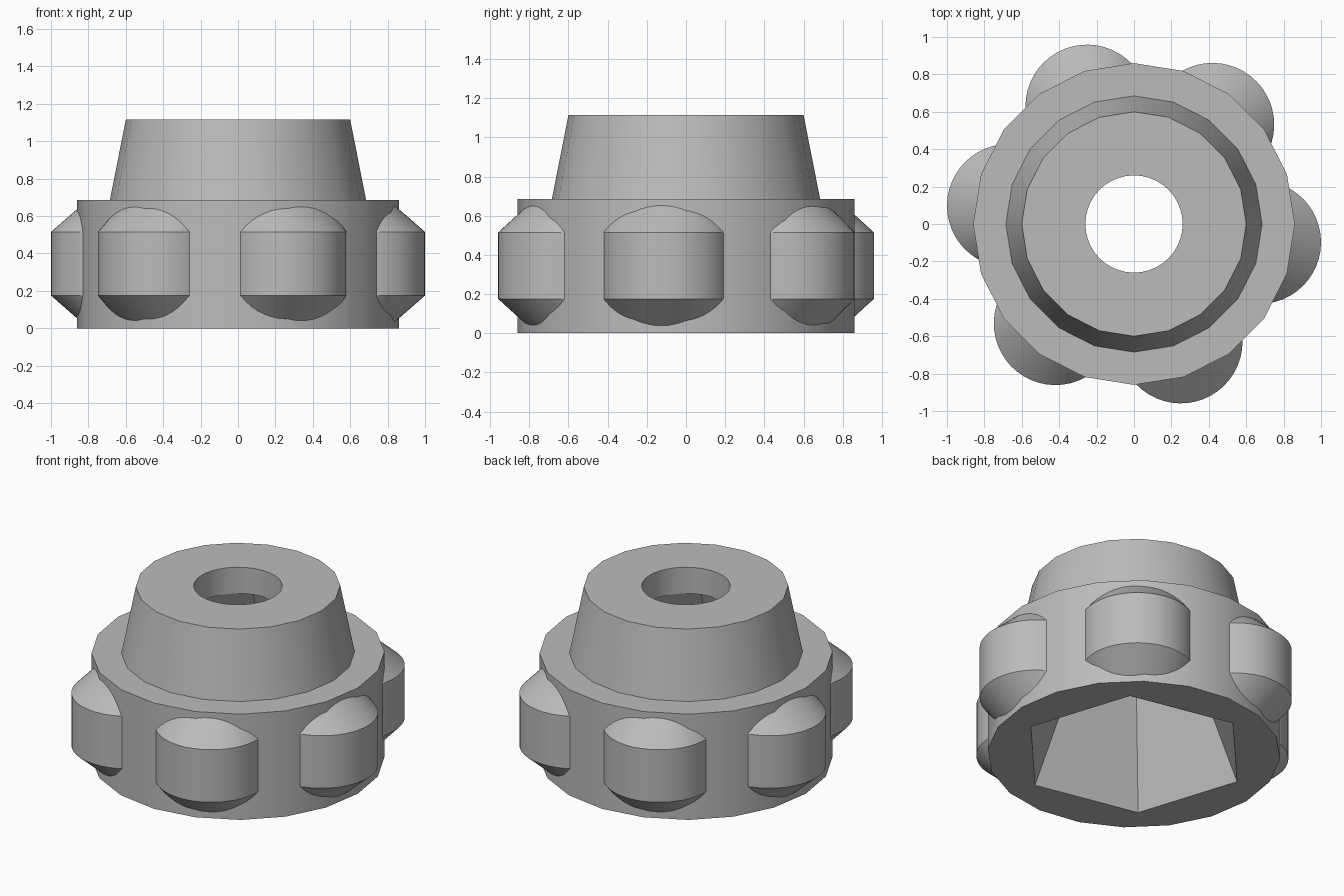
import bpy
import bmesh
from math import cos, sin, pi, radians
from mathutils import Matrix

cube = bpy.data.objects.get("Cube")
if cube:
    bpy.data.objects.remove(cube, do_unlink=True)

# Single plain grey
grey = bpy.data.materials.new("plain grey")
grey.use_nodes = True
colour = (0.5, 0.5, 0.5, 1)
grey.diffuse_color = colour
grey.node_tree.nodes["Principled BSDF"].inputs["Base Color"].default_value = colour


def make_object(name, bm):
    bmesh.ops.recalc_face_normals(bm, faces=bm.faces)
    mesh = bpy.data.meshes.new(name)
    bm.to_mesh(mesh)
    bm.free()
    mesh.materials.append(grey)
    obj = bpy.data.objects.new(name, mesh)
    bpy.context.collection.objects.link(obj)
    return obj


def activate(obj):
    bpy.ops.object.select_all(action='DESELECT')
    obj.select_set(True)
    bpy.context.view_layer.objects.active = obj


def loft(rings):
    """Skin a stack of equal-sized closed rings and cap both ends."""
    bm = bmesh.new()
    loops = [[bm.verts.new(p) for p in ring] for ring in rings]
    n = len(loops[0])
    for a, b in zip(loops, loops[1:]):
        for i in range(n):
            j = (i + 1) % n
            bm.faces.new((a[i], a[j], b[j], b[i]))
    bm.faces.new(loops[0])
    bm.faces.new(loops[-1])
    return bm


def ring(radius, z, sides, turn=0.0, offset=0.0):
    return [(offset + radius * cos(2 * pi * i / sides + turn),
             radius * sin(2 * pi * i / sides + turn), z) for i in range(sides)]


def cut(obj, cutter):
    mod = obj.modifiers.new("cut", 'BOOLEAN')
    mod.operation = 'DIFFERENCE'
    mod.solver = 'EXACT'
    mod.object = cutter
    activate(obj)
    bpy.ops.object.modifier_apply(modifier=mod.name)
    bpy.data.objects.remove(cutter, do_unlink=True)


# Body: wide disc with a tapered collar
SIDES = 20
body = make_object("knob_body", loft([
    ring(0.86, 0, SIDES), ring(0.86, 0.685, SIDES),
    ring(0.685, 0.685, SIDES), ring(0.6, 1.115, SIDES)]))

# Tapered hexagonal recess underneath, and the round hole above it
HEX_TURN = radians(48)
cut(body, make_object("hex_cutter", loft([
    ring(0.726, -0.1, 6, HEX_TURN), ring(0.3, 0.945, 6, HEX_TURN)])))
cut(body, make_object("hole_cutter", loft([
    ring(0.26, 0.6, 40), ring(0.26, 1.3, 40)])))

# Grip lobes: upright cylinders drawn in towards the axis at both ends
parts = [body]
for k in range(6):
    bm = loft([ring(0.33 * s, z, 48, 0, 0.677 * s)
               for z, s in ((0.035, 0.84), (0.175, 1), (0.515, 1), (0.655, 0.84))])
    # Trim the buried inner side so it stays clear of the recess
    cutting = bmesh.ops.bisect_plane(
        bm, geom=bm.verts[:] + bm.edges[:] + bm.faces[:],
        plane_co=(0.72, 0, 0), plane_no=(1, 0, 0), clear_inner=True)
    bmesh.ops.contextual_create(
        bm, geom=[e for e in cutting["geom_cut"] if isinstance(e, bmesh.types.BMEdge)])
    bm.transform(Matrix.Rotation(radians(51.7 + 60 * k), 4, 'Z'))
    parts.append(make_object(f"grip_lobe_{k + 1}", bm))

for obj in parts:
    activate(obj)
    bpy.ops.object.shade_smooth_by_angle(angle=radians(30))
